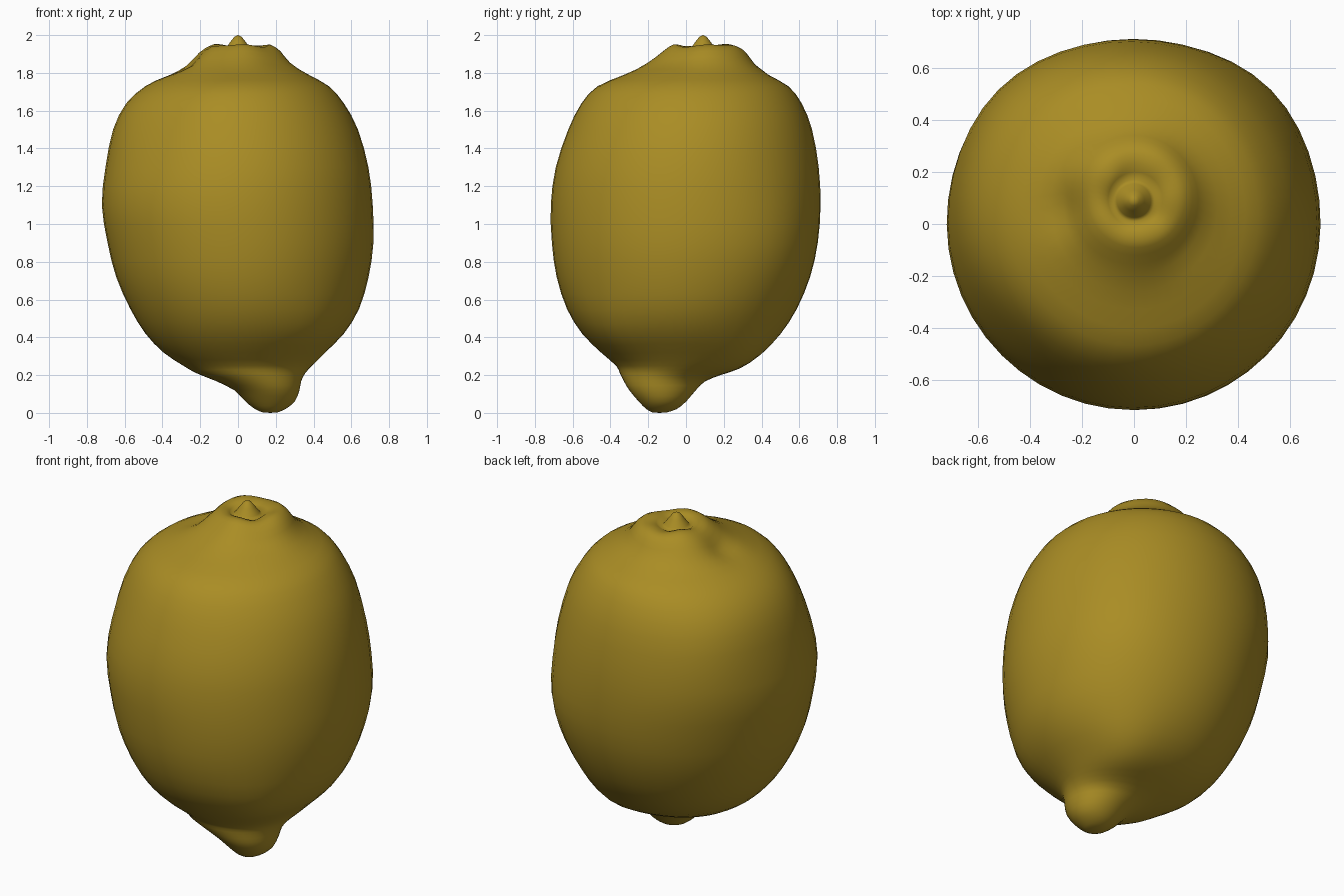
import bpy
import bmesh
import math
from mathutils import Vector

SEGMENTS = 48

default_cube = bpy.data.objects.get("Cube")
if default_cube:
    bpy.data.objects.remove(default_cube, do_unlink=True)

# One peel colour for the whole fruit
peel = bpy.data.materials.new("lemon_yellow")
peel.use_nodes = True
colour = (0.40, 0.265, 0.018, 1)
peel.diffuse_color = colour
shader = peel.node_tree.nodes["Principled BSDF"]
shader.inputs["Base Color"].default_value = colour
shader.inputs["Roughness"].default_value = 0.6

# Cross-sections from the lower tip to the stem rim:
# height, right, left, front, back
SECTIONS = [
    (.003, .13, .21, -.18, -.10),
    (.02, .09, .25, -.21, -.05),
    (.06, .04, .30, -.25, 0),
    (.12, -.02, .325, -.30, .05),
    (.17, -.12, .335, -.33, .10),
    (.21, -.22, .355, -.35, .19),
    (.25, -.29, .39, -.37, .29),
    (.32, -.395, .46, -.45, .40),
    (.42, -.49, .56, -.55, .50),
    (.55, -.57, .64, -.63, .585),
    (.72, -.645, .69, -.685, .655),
    (.9, -.69, .715, -.71, .695),
    (1.1, -.72, .712, -.716, .71),
    (1.3, -.70, .69, -.69, .70),
    (1.5, -.66, .635, -.625, .665),
    (1.64, -.59, .56, -.555, .61),
    (1.73, -.49, .48, -.47, .54),
    (1.79, -.375, .375, -.33, .435),
    (1.85, -.28, .275, -.2, .365),
    (1.91, -.215, .225, -.12, .32),
    (1.945, -.15, .17, -.065, .27),
    (1.935, -.1, .11, -.01, .2),
]
# Stem nub inside the rim: height, radius
NUB = [(1.915, .08), (1.93, .065), (1.965, .04), (1.99, .02)]
NUB_Y = .09

# Soft swellings and dents: centre, outward push, reach
BULGES = [
    ((-.5, .5, 1.35), .03, .35),
    ((.5, .5, .9), .03, .35),
    ((.3, .3, .3), .035, .2),
    ((.45, -.45, .4), .02, .2),
    ((-.45, -.45, 1.55), -.025, .3),
    ((-.27, .05, 1.85), -.03, .1),
]


def lumpy(point):
    """Push a point outward or inward near each swelling or dent."""
    moved = point.copy()
    for centre, push, reach in BULGES:
        centre = Vector(centre)
        away = Vector((centre.x, centre.y, centre.z - 1)).normalized()
        falloff = math.exp(-((point - centre).length / reach) ** 2)
        moved += away * push * falloff
    return moved


def with_midpoints(sections):
    """Insert a smoothly curved section between every two sections."""
    result = []
    last = len(sections) - 1
    for i in range(last):
        p, q = sections[i], sections[i + 1]
        before, after = sections[max(i - 1, 0)], sections[min(i + 2, last)]
        result.append(p)
        result.append([(9 * (b + c) - a - d) / 16
                       for a, b, c, d in zip(before, p, q, after)])
    return result + [sections[last]]


def ring(bm, z, x0, x1, y0, y1, wave=0):
    verts = []
    for i in range(SEGMENTS):
        a = math.tau * i / SEGMENTS
        p = Vector(((x0 + x1) / 2 + (x1 - x0) / 2 * math.cos(a),
                    (y0 + y1) / 2 + (y1 - y0) / 2 * math.sin(a), z))
        p.z += wave * (math.sin(3 * a + .4) + .6 * math.sin(5 * a + 2))
        verts.append(bm.verts.new(lumpy(p)))
    return verts


bm = bmesh.new()
rings = []
for section in with_midpoints(SECTIONS):
    # The stem rim is gently lobed
    wave = .005 if section[0] > 1.82 else 0
    rings.append(ring(bm, *section, wave=wave))
for z, r in NUB:
    rings.append(ring(bm, z, -r, r, NUB_Y - r, NUB_Y + r))

# Skin between neighbouring sections
for low, high in zip(rings, rings[1:]):
    for i in range(SEGMENTS):
        j = (i + 1) % SEGMENTS
        bm.faces.new((low[i], low[j], high[j], high[i]))

# Close both tips
bottom = bm.verts.new((.17, -.14, 0))
top = bm.verts.new((0, NUB_Y, 2))
for i in range(SEGMENTS):
    j = (i + 1) % SEGMENTS
    bm.faces.new((bottom, rings[0][j], rings[0][i]))
    bm.faces.new((top, rings[-1][i], rings[-1][j]))

bmesh.ops.recalc_face_normals(bm, faces=bm.faces)
for face in bm.faces:
    face.smooth = True
mesh = bpy.data.meshes.new("lemon")
bm.to_mesh(mesh)
bm.free()
mesh.materials.append(peel)
lemon = bpy.data.objects.new("lemon", mesh)
bpy.context.collection.objects.link(lemon)
